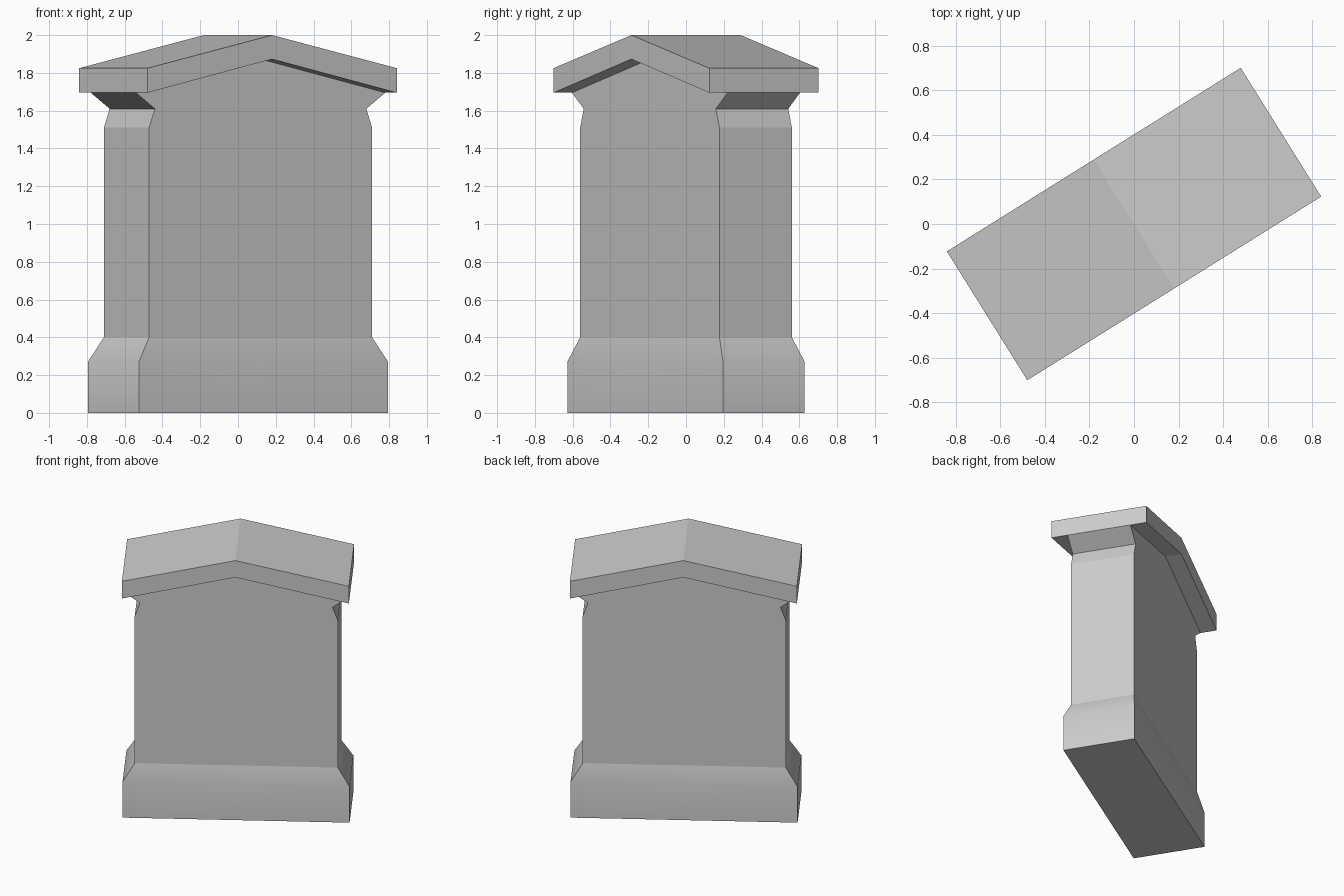
import bpy
import bmesh
import math

if "Cube" in bpy.data.objects:
    bpy.data.objects.remove(bpy.data.objects["Cube"], do_unlink=True)

TURN = math.radians(32)
HALF_LENGTH = 0.778
EAVE, RIDGE, SHOULDER = 1.695, 1.873, 0.27

stone = bpy.data.materials.new("grey_stone")
stone.use_nodes = True
grey = (0.6, 0.6, 0.6, 1)
stone.diffuse_color = grey
stone.node_tree.nodes["Principled BSDF"].inputs["Base Color"].default_value = grey


def loft(name, levels, soft_height=None):
    """Stack six-point rings (half length, half depth, end height, middle height)."""
    bm = bmesh.new()
    rings = []
    for a, b, z, mid in levels:
        points = [(-a, -b, z), (0, -b, mid), (a, -b, z),
                  (a, b, z), (0, b, mid), (-a, b, z)]
        rings.append([bm.verts.new(p) for p in points])
    for low, high in zip(rings, rings[1:]):
        for i in range(6):
            j = (i + 1) % 6
            bm.faces.new((low[i], low[j], high[j], high[i]))
    # Two-panel caps, so a raised middle makes a gable
    for ring in (rings[0], rings[-1]):
        bm.faces.new((ring[0], ring[1], ring[4], ring[5]))
        bm.faces.new((ring[1], ring[2], ring[3], ring[4]))
    bmesh.ops.recalc_face_normals(bm, faces=bm.faces)
    # Only the base shoulder is soft
    for face in bm.faces:
        face.smooth = True
    for edge in bm.edges:
        soft = soft_height is not None and all(
            abs(v.co.z - soft_height) < 0.001 for v in edge.verts)
        edge.smooth = soft or edge.calc_face_angle() < 0.01
    mesh = bpy.data.meshes.new(name)
    bm.to_mesh(mesh)
    bm.free()
    mesh.materials.append(stone)
    obj = bpy.data.objects.new(name, mesh)
    obj.rotation_euler.z = TURN
    bpy.context.collection.objects.link(obj)
    return obj


# Plinth, shaft, pinched neck and flared gable
loft("pillar_body", [
    (HALF_LENGTH, 0.255, 0, 0),
    (HALF_LENGTH, 0.255, SHOULDER, SHOULDER),
    (0.696, 0.226, 0.4, 0.4),
    (0.696, 0.226, 1.51, 1.51),
    (0.66, 0.226, 1.61, 1.61),
    (HALF_LENGTH, 0.226, EAVE, RIDGE),
], SHOULDER)

# Pitched capstone
loft("gabled_cap", [
    (HALF_LENGTH, 0.341, EAVE, RIDGE),
    (HALF_LENGTH, 0.341, 1.825, 2.0),
])
